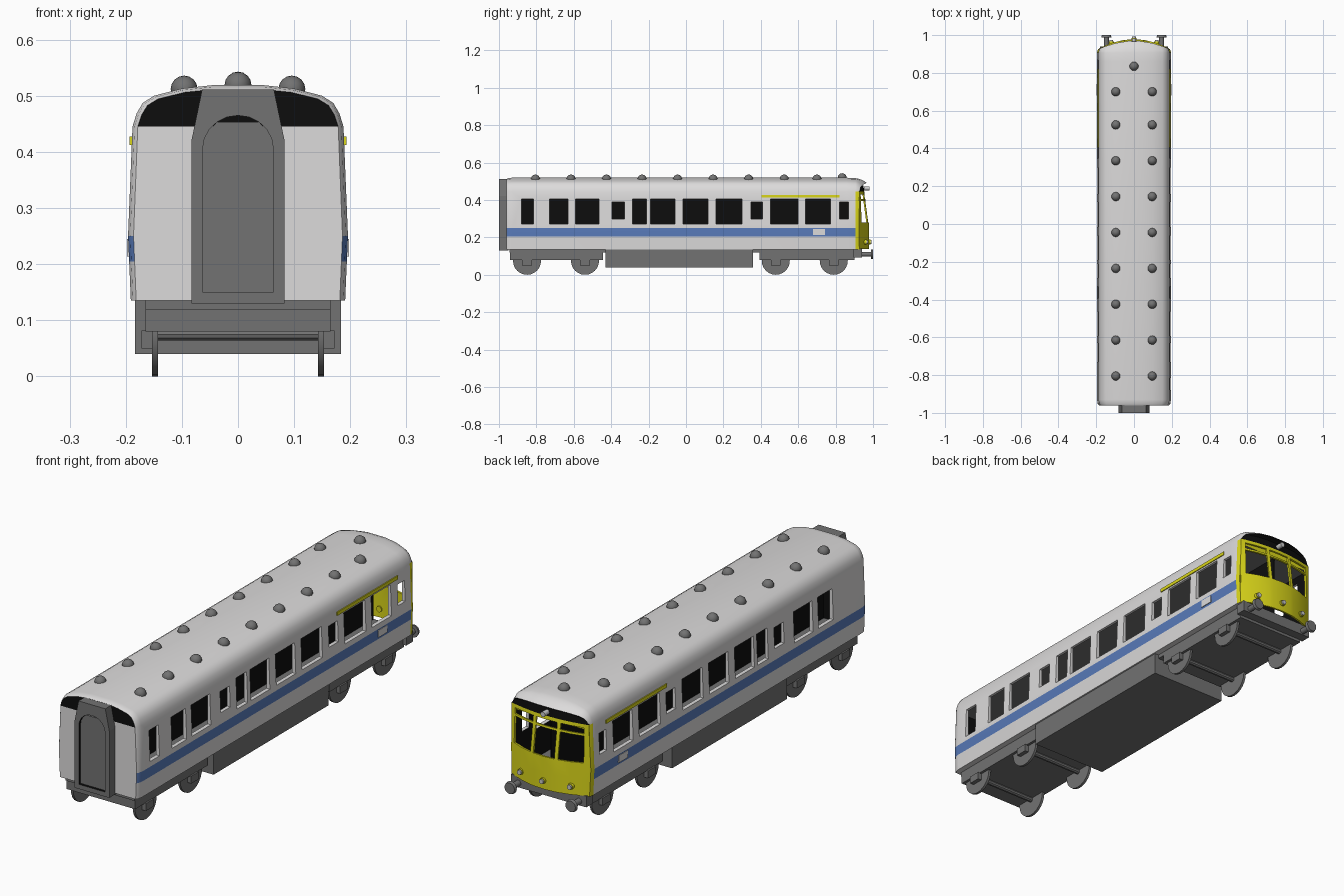
import bpy, bmesh, math

if "Cube" in bpy.data.objects:
    bpy.data.objects.remove(bpy.data.objects["Cube"])

# ---------- colours ----------
COLOURS = [("white_paint", (0.72, 0.71, 0.71)), ("blue_paint", (0.10, 0.20, 0.50)),
           ("yellow_paint", (0.70, 0.67, 0.01)), ("black", (0.004, 0.004, 0.004)),
           ("dark_grey", (0.17, 0.17, 0.17)), ("lamp_grey", (0.6, 0.6, 0.6))]
MATS = []
for n, c in COLOURS:
    m = bpy.data.materials.new(n)
    m.diffuse_color = (*c, 1)
    m.use_nodes = True
    m.node_tree.nodes["Principled BSDF"].inputs["Base Color"].default_value = m.diffuse_color
    MATS.append(m)
WHITE, BLUE, YELLOW, BLACK, GREY, LAMP = range(6)


# ---------- helpers ----------
def make(name, bm, mat=None, smooth=False):
    """Turn a bmesh into an object; mat=None keeps face indices with all colours."""
    bmesh.ops.recalc_face_normals(bm, faces=bm.faces[:])
    me = bpy.data.meshes.new(name)
    bm.to_mesh(me)
    bm.free()
    for m in (MATS if mat is None else [MATS[mat]]):
        me.materials.append(m)
    ob = bpy.data.objects.new(name, me)
    bpy.context.collection.objects.link(ob)
    if smooth:
        smooth_it(ob)
    return ob


def activate(ob):
    bpy.ops.object.select_all(action='DESELECT')
    ob.select_set(True)
    bpy.context.view_layer.objects.active = ob


def smooth_it(ob):
    activate(ob)
    bpy.ops.object.shade_smooth_by_angle(angle=math.radians(35))


def add_box(bm, x, y, z, mat=0):
    vs = [bm.verts.new((a, b, c)) for a in x for b in y for c in z]
    for q in ((0, 1, 3, 2), (4, 5, 7, 6), (0, 1, 5, 4), (2, 3, 7, 6), (0, 2, 6, 4), (1, 3, 7, 5)):
        bm.faces.new([vs[i] for i in q]).material_index = mat


def box(name, mat, x, y, z):
    bm = bmesh.new()
    add_box(bm, x, y, z)
    return make(name, bm, mat)


def prism(name, outline, y0, y1, mat=None, index=0):
    """Extrude an x-z outline along y."""
    bm = bmesh.new()
    a = [bm.verts.new((x, y0, z)) for x, z in outline]
    b = [bm.verts.new((x, y1, z)) for x, z in outline]
    n = len(a)
    bm.faces.new(a)
    bm.faces.new(b)
    for i in range(n):
        bm.faces.new((a[i], a[(i + 1) % n], b[(i + 1) % n], b[i]))
    for f in bm.faces:
        f.material_index = index
    return make(name, bm, mat)


def cylinder(name, mat, loc, r, depth, axis, seg=20, r2=None):
    bpy.ops.mesh.primitive_cone_add(vertices=seg, radius1=r, radius2=r if r2 is None else r2,
                                    depth=depth, location=loc,
                                    rotation=(0, math.pi / 2, 0) if axis == 'x' else (-math.pi / 2, 0, 0))
    ob = bpy.context.object
    ob.name = name
    ob.data.materials.append(MATS[mat])
    smooth_it(ob)
    return ob


def cut(ob, cutter):
    activate(ob)
    mod = ob.modifiers.new("cut", 'BOOLEAN')
    mod.object = cutter
    mod.solver = 'EXACT'
    bpy.ops.object.modifier_apply(modifier=mod.name)
    bpy.data.objects.remove(cutter)


# ---------- body shell: cross-section lofted along y ----------
EAVE = 0.445
half = [(.191, .135), (.194, .205), (.196, .25), (.188, EAVE), (.181, .468), (.170, .487),
        (.150, .500), (.10, .513), (.045, .519)]
ring = half + [(-x, z) for x, z in reversed(half)]
# y, width factor, roof height factor, bow of the rear end
sections = [(-.96, .95, .9, 0), (-.952, .98, .96, 0), (-.93, 1, 1, 0), (.86, 1, 1, 0),
            (.907, 1, .97, 0), (.907, .995, .92, .018), (.907, .985, .80, .042), (.907, .975, .62, .062)]
bm = bmesh.new()
loops = []
for y, sx, sz, bow in sections:
    loops.append([bm.verts.new((x * sx, y + bow * (.28 + .72 * (1 - (x / .196) ** 2)),
                                z if z <= EAVE else EAVE + (z - EAVE) * sz)) for x, z in ring])
n, h = len(ring), len(half)
for s in range(len(loops) - 1):
    for i in range(n):
        j = (i + 1) % n
        f = bm.faces.new((loops[s][i], loops[s][j], loops[s + 1][j], loops[s + 1][i]))
        zm = (ring[i][1] + ring[j][1]) / 2
        if zm < EAVE and i != n - 1:
            f.material_index = YELLOW if s >= 4 else BLUE if .205 < zm < .25 else WHITE
for k, lp in enumerate((loops[0], loops[-1])):
    for i in range(h - 1):
        f = bm.faces.new((lp[i], lp[i + 1], lp[n - 2 - i], lp[n - 1 - i]))
        f.material_index = BLACK if half[i][1] >= EAVE else (WHITE, YELLOW)[k]
body = make("body_shell", bm)

# hollow interior, open towards the cab front
bm = bmesh.new()
add_box(bm, (-.178, .178), (-.94, 1.0), (.147, .42), BLACK)
for f in bm.faces:
    if len({round(v.co.z, 3) for v in f.verts}) == 1:
        f.material_index = GREY
cut(body, make("interior_cutter", bm))

# side windows: y start, y end, z start, z end
TALL, SMALL = (.272, .405), (.298, .388)
windows = [(-.88, -.816, TALL), (-.73, -.63, TALL), (-.592, -.464, TALL), (-.395, -.33, SMALL),
           (-.285, -.212, TALL), (-.19, -.06, TALL), (-.016, .117, TALL), (.16, .30, TALL),
           (.347, .41, SMALL), (.453, .598, TALL), (.64, .773, TALL), (.82, .868, SMALL)]
bm = bmesh.new()
for side in (1, -1):
    for y0, y1, z in windows:
        if side == 1 or y0 > -.8:
            add_box(bm, sorted((side * .16, side * .23)), (y0, y1), z, WHITE)
cut(body, make("window_cutter", bm))
smooth_it(body)
box("interior_partition", BLACK, (-.002, .002), (-.945, .925), (.14, .425))

# ---------- cab front: bowed panel with three windows and a transom bar ----------
xs = [-.185, -.165, -.115, -.065, -.05, 0, .05, .065, .115, .165, .185]
zs = [.138, .21, .28, .395, .404, .43, EAVE, .478]
bm = bmesh.new()
grid = []
for z in zs:
    bow = .05 - .025 * max(0, (z - .28) / .165)
    w = .83 if z > EAVE else 1
    grid.append([bm.verts.new((x * w, .924 + bow * (1 - (x * w / .187) ** 2), z)) for x in xs])
panes = {(-.165, -.115), (-.115, -.065), (-.05, 0), (0, .05), (.065, .115), (.115, .165)}
for r in range(len(zs) - 1):
    for c in range(len(xs) - 1):
        if r in (2, 4) and (xs[c], xs[c + 1]) in panes:
            continue
        f = bm.faces.new((grid[r][c], grid[r][c + 1], grid[r + 1][c + 1], grid[r + 1][c]))
        f.material_index = BLACK if zs[r] >= EAVE else YELLOW
cab = make("cab_front", bm)
activate(cab)
mod = cab.modifiers.new("thickness", 'SOLIDIFY')
mod.thickness = .008
mod.offset = 0
bpy.ops.object.modifier_apply(modifier=mod.name)
smooth_it(cab)

# cab lamps
for x, y in ((-.12, .955), (0, .975), (.12, .955)):
    cylinder("lamp_body", YELLOW, (x, y, .175), .013, .022, 'y', 12)
    cylinder("lamp_lens", LAMP, (x, y + .014, .175), .010, .008, 'y', 12)
cylinder("top_lamp", LAMP, (0, .966, .462), .011, .03, 'y', 12)

# ---------- gangway at the front end ----------
g = [(.083, .13), (.083, .42), (.064, .511)]
gangway = prism("gangway", g + [(-x, z) for x, z in reversed(g)], -1.0, -.95, None, GREY)
arch = [(-.063, .15), (.063, .15)] + [(.063 * math.cos(a), .405 + .06 * math.sin(a))
                                      for a in [math.pi * k / 10 for k in range(11)]]
cut(gangway, prism("door_cutter", arch, -1.05, -.972, None, BLACK))
prism("gangway_door", [(x, min(z, .453)) for x, z in arch], -.988, -.965, GREY)

# ---------- trim plates on both sides ----------
for s in (1, -1):
    box("yellow_cantrail_line", YELLOW, sorted((s * .186, s * .193)), (.405, .82), (.412, .427))
    box("side_label", WHITE, sorted((s * .19, s * .198)), (.68, .742), (.214, .245))

# ---------- roof vents ----------
vents = [(s * .096, y, .512) for s in (1, -1)
         for y in (-.805, -.615, -.425, -.235, -.045, .145, .335, .525, .70)] + [(0, .835, .519)]
for p in vents:
    bpy.ops.mesh.primitive_uv_sphere_add(segments=12, ring_count=8, radius=.024, location=p)
    ob = bpy.context.object
    ob.name = "roof_vent"
    ob.data.materials.append(MATS[GREY])
    smooth_it(ob)

# ---------- underframe ----------
box("underframe", GREY, (-.165, .165), (-.945, .91), (.118, .14))
box("equipment_box", GREY, (-.184, .184), (-.43, .358), (.04, .138))
box("buffer_beam", GREY, (-.18, .18), (.895, .94), (.092, .14))
for y0, y1, axles in ((-.94, -.443, (-.85, -.54)), (.392, .90, (.48, .79))):
    box("bogie_frame", GREY, (-.165, .165), (y0, y1), (.08, .138))
    for y in axles:
        cylinder("axle", GREY, (0, y, .075), .012, .3, 'x', 10)
        for s in (1, -1):
            cylinder("wheel", GREY, (s * .148, y, .075), .075, .011, 'x', 24)
            box("axle_box", GREY, sorted((s * .15, s * .172)), (y - .026, y + .026), (.05, .082))

# buffers at the cab end
for s in (1, -1):
    cylinder("buffer_shank", GREY, (s * .146, .962, .11), .013, .055, 'y', 12)
    cylinder("buffer_head", GREY, (s * .146, .994, .11), .027, .012, 'y', 16, .024)
